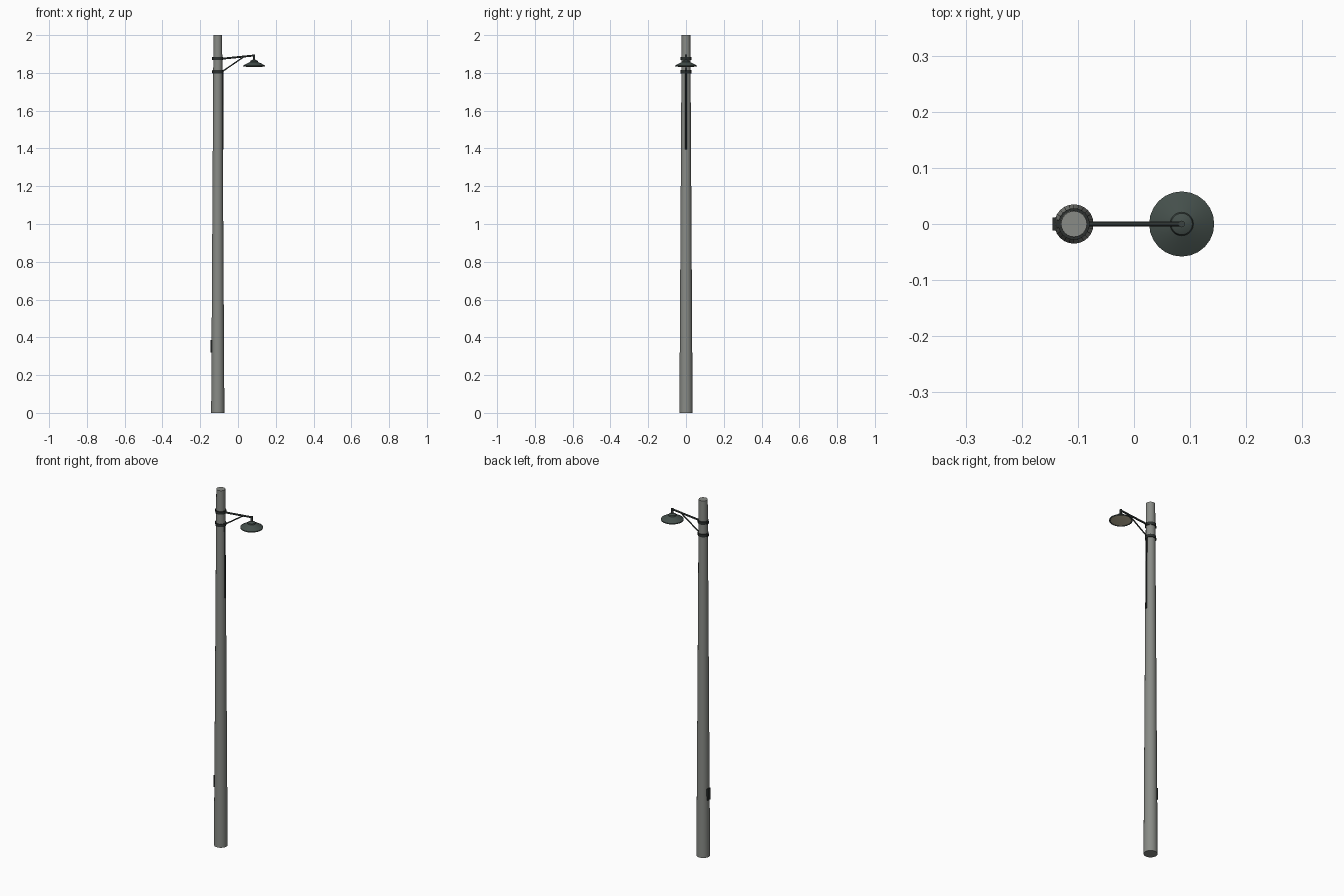
import bpy, bmesh, math
from mathutils import Vector

if "Cube" in bpy.data.objects:
    bpy.data.objects.remove(bpy.data.objects["Cube"])


def mat(name, rgb):
    m = bpy.data.materials.new(name)
    m.diffuse_color = (*rgb, 1)
    m.use_nodes = True
    m.node_tree.nodes["Principled BSDF"].inputs["Base Color"].default_value = m.diffuse_color
    return m


POLE = mat("weathered grey", (0.25, 0.26, 0.24))
DARK = mat("dark iron", (0.025, 0.030, 0.028))
ARM = mat("arm iron", (0.045, 0.056, 0.052))
SHADE = mat("green grey enamel", (0.058, 0.078, 0.070))
LENS = mat("warm glass", (0.58, 0.52, 0.37))

PX, LX = -0.107, 0.085  # pole and lamp axes


def finish(name, bm, material, smooth=True):
    bmesh.ops.recalc_face_normals(bm, faces=bm.faces)
    me = bpy.data.meshes.new(name)
    bm.to_mesh(me)
    bm.free()
    me.materials.append(material)
    ob = bpy.data.objects.new(name, me)
    bpy.context.collection.objects.link(ob)
    if smooth:
        bpy.ops.object.select_all(action='DESELECT')
        ob.select_set(True)
        bpy.context.view_layer.objects.active = ob
        bpy.ops.object.shade_smooth_by_angle(angle=math.radians(30))
    return ob


def lathe(name, x, profile, material, sides=24):
    """Closed solid of revolution around a vertical axis; profile is (r, z)."""
    bm = bmesh.new()
    rings = []
    for r, z in profile:
        rings.append([bm.verts.new((x + r * math.cos(2 * math.pi * i / sides),
                                    r * math.sin(2 * math.pi * i / sides), z))
                      for i in range(sides)])
    for a, b in zip(rings, rings[1:]):
        for i in range(sides):
            j = (i + 1) % sides
            bm.faces.new((a[i], a[j], b[j], b[i]))
    bm.faces.new(rings[0])
    bm.faces.new(rings[-1])
    return finish(name, bm, material)


def rod(name, p, q, radius, material, sides=10):
    p, q = Vector(p), Vector(q)
    bm = bmesh.new()
    bmesh.ops.create_cone(bm, cap_ends=True, segments=sides, radius1=radius,
                          radius2=radius, depth=(q - p).length)
    rot = (q - p).to_track_quat('Z', 'Y').to_matrix()
    bmesh.ops.rotate(bm, verts=bm.verts, matrix=rot)
    bmesh.ops.translate(bm, verts=bm.verts, vec=(p + q) / 2)
    return finish(name, bm, material, smooth=sides > 8)


def box(name, lo, hi, material):
    lo, hi = Vector(lo), Vector(hi)
    bm = bmesh.new()
    bmesh.ops.create_cube(bm, size=1)
    bmesh.ops.scale(bm, verts=bm.verts, vec=hi - lo)
    bmesh.ops.translate(bm, verts=bm.verts, vec=(lo + hi) / 2)
    return finish(name, bm, material, smooth=False)


# tapered pole
lathe("pole", PX, [(0.035, 0), (0.023, 2.0)], POLE)

# clamp bands with bolt lugs behind and arm sockets in front
for label, z in (("upper", 1.876), ("lower", 1.806)):
    lathe(label + "_band", PX, [(0.028, z - 0.008), (0.028, z + 0.008)], DARK)
    box(label + "_band_lug", (PX - 0.031, -0.007, z - 0.007),
        (PX - 0.022, 0.007, z + 0.007), DARK)

# bracket arm, diagonal brace and drop stem
rod("bracket_arm", (PX + 0.02, 0, 1.875), (LX, 0, 1.892), 0.005, ARM)
rod("brace", (PX + 0.022, 0, 1.806), (0.032, 0, 1.886), 0.0035, ARM)
rod("drop_stem", (LX, 0, 1.862), (LX, 0, 1.897), 0.006, ARM, 12)

# lamp shade with hollow rim, and glass underneath
lathe("lamp_shade", LX,
      [(0.007, 1.870), (0.019, 1.864), (0.021, 1.858), (0.040, 1.849),
       (0.058, 1.838), (0.058, 1.833), (0.054, 1.833), (0.052, 1.838)], SHADE)
lathe("lamp_glass", LX,
      [(0.053, 1.838), (0.052, 1.834), (0.035, 1.831), (0.012, 1.830)], LENS)

# cable running down the lamp side of the pole
rod("cable", (PX + 0.025, 0, 1.81), (PX + 0.0275, 0, 1.395), 0.004, DARK, 8)

# access plate near the base
box("access_plate", (-0.145, -0.012, 0.32), (-0.132, 0.012, 0.385), DARK)
